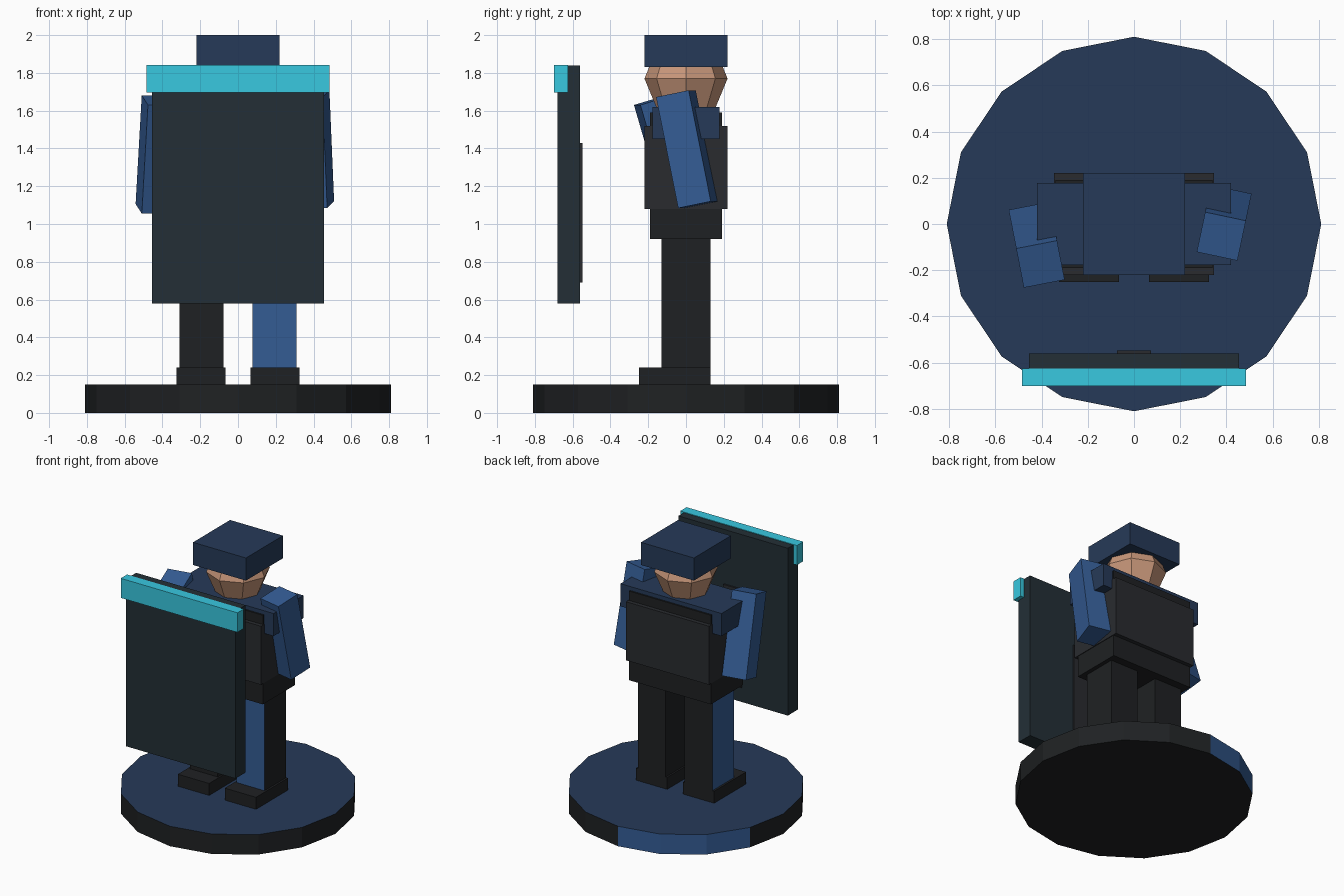
import bpy, math
from math import radians

if "Cube" in bpy.data.objects:
    bpy.data.objects.remove(bpy.data.objects["Cube"])


def mat(name, hexcode):
    m = bpy.data.materials.new(name)
    rgb = [int(hexcode[i:i + 2], 16) / 255 for i in (0, 2, 4)]
    lin = [c / 12.92 if c <= 0.04045 else ((c + 0.055) / 1.055) ** 2.4 for c in rgb]
    m.diffuse_color = (*lin, 1)
    m.use_nodes = True
    m.node_tree.nodes["Principled BSDF"].inputs["Base Color"].default_value = m.diffuse_color
    return m


BLACK = mat("black", "1f2123")
VEST = mat("charcoal", "292b2f")
NAVY = mat("navy", "263a58")
BLUE = mat("blue", "345c94")
SKIN = mat("skin", "c8977a")
SHIELD = mat("shield_dark", "232f36")
CYAN = mat("cyan", "38c8e0")


def finish(name, *mats):
    ob = bpy.context.object
    ob.name = name
    for m in mats:
        ob.data.materials.append(m)
    return ob


def box(name, lo, hi, *mats):
    """Box spanning two opposite corners."""
    size = [b - a for a, b in zip(lo, hi)]
    bpy.ops.mesh.primitive_cube_add(size=1, location=[(a + b) / 2 for a, b in zip(lo, hi)])
    ob = finish(name, *mats)
    for v in ob.data.vertices:
        v.co = [c * s for c, s in zip(v.co, size)]
    return ob


def paint(ob, test, index):
    """Give another material slot to faces whose normal passes the test."""
    for f in ob.data.polygons:
        if test(f.normal):
            f.material_index = index


# Base disc: navy top, black rim with three blue rim faces at the back left
bpy.ops.mesh.primitive_cylinder_add(vertices=16, radius=0.81, depth=0.15, location=(0, 0, 0.075))
base = finish("base", BLACK, NAVY, BLUE)
paint(base, lambda n: n.z > 0.9, 1)
paint(base, lambda n: abs(n.z) < 0.1 and 90 < math.degrees(math.atan2(n.y, n.x)) < 157, 2)

# Boots and legs; each leg has one blue face
for side, s in (("left", -1), ("right", 1)):
    x0, x1 = sorted((s * 0.065, s * 0.325))
    box(f"{side}_boot", (x0, -0.25, 0.15), (x1, 0.13, 0.24), BLACK)
    x0, x1 = sorted((s * 0.078, s * 0.31))
    leg = box(f"{side}_leg", (x0, -0.13, 0.22), (x1, 0.13, 0.95), BLACK, BLUE)
    if s > 0:
        paint(leg, lambda n: n.y < -0.9, 1)
    else:
        paint(leg, lambda n: n.x < -0.9, 1)

# Torso, vest and shoulders
box("torso", (-0.34, -0.19, 0.92), (0.34, 0.19, 1.59), BLACK)
box("vest", (-0.345, -0.22, 1.08), (0.345, 0.22, 1.52), VEST)
box("shoulders", (-0.42, -0.178, 1.45), (0.42, 0.178, 1.62), NAVY)

# Head and helmet
bpy.ops.mesh.primitive_uv_sphere_add(segments=8, ring_count=4, radius=0.22, location=(0, 0, 1.77))
finish("head", SKIN)
box("helmet", (-0.22, -0.22, 1.83), (0.22, 0.22, 2.0), NAVY)

# Arms, tilted forward at the top and turned inwards
for name, loc, tilt, turn in (("right_arm", (0.39, 0.005, 1.396), 11.5, -12),
                              ("left_arm", (-0.421, -0.09, 1.368), 16.5, 11)):
    arm = box(name, (-0.09, -0.09, -0.3), (0.09, 0.09, 0.3), BLUE)
    arm.location = loc
    arm.rotation_euler = (radians(tilt), 0, radians(turn))

# Shield with glowing top band and a grip bar behind
box("shield", (-0.455, -0.68, 0.58), (0.455, -0.56, 1.838), SHIELD)
box("shield_band", (-0.485, -0.70, 1.695), (0.485, -0.625, 1.842), CYAN)
box("shield_grip", (-0.074, -0.60, 0.69), (0.074, -0.548, 1.43), VEST)
